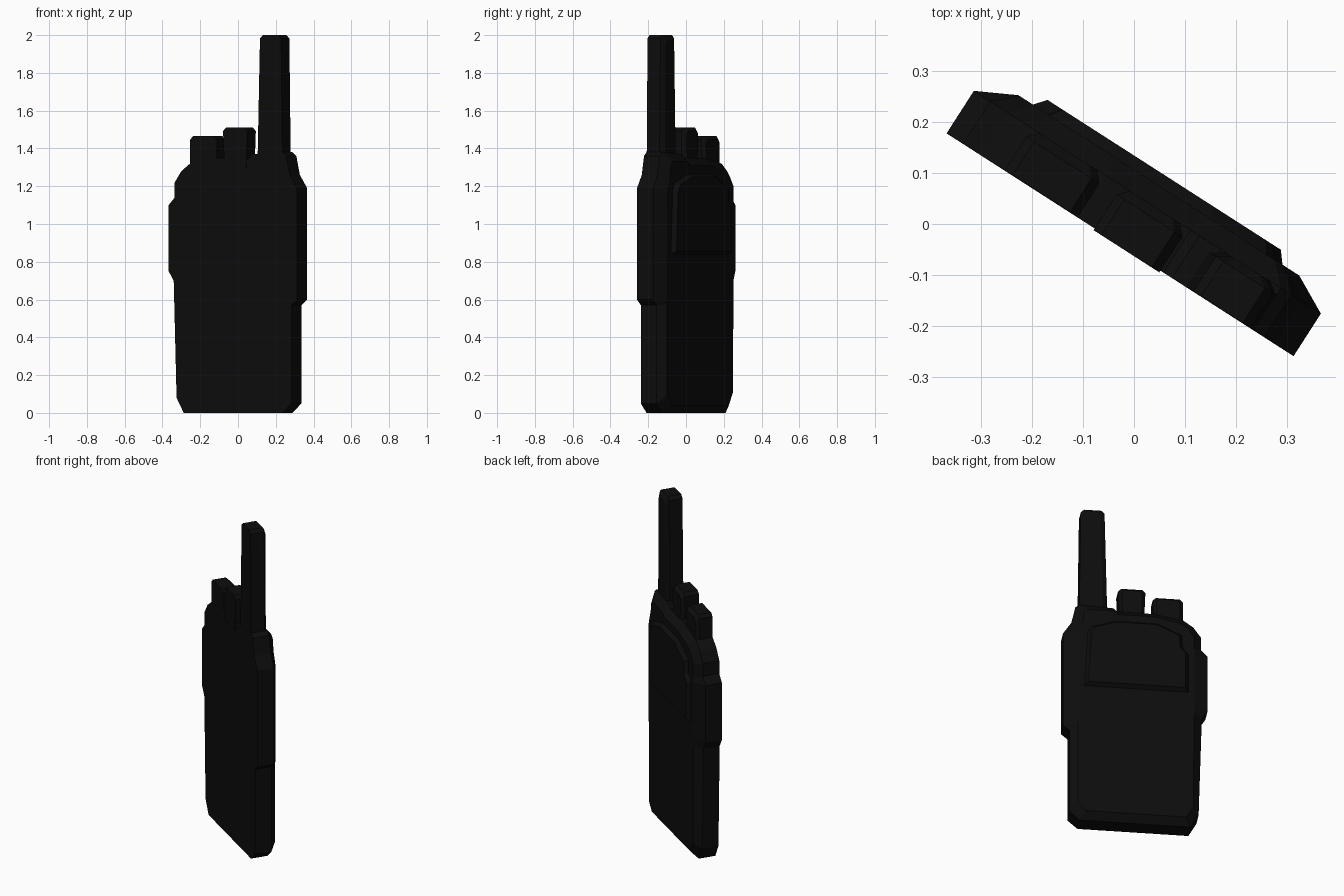
import bpy, bmesh, math

if "Cube" in bpy.data.objects:
    bpy.data.objects.remove(bpy.data.objects["Cube"])

TURN = math.radians(-32.7)   # the whole radio is turned about z
C, S = math.cos(TURN), math.sin(TURN)

black = bpy.data.materials.new("black_plastic")
black.diffuse_color = (0.004, 0.004, 0.004, 1)
black.use_nodes = True
black.node_tree.nodes["Principled BSDF"].inputs["Base Color"].default_value = black.diffuse_color


def loft(name, layers):
    """Join stacked outlines; each layer is (depth, [(across, height), ...])."""
    bm = bmesh.new()
    rings = [[bm.verts.new((u * C - v * S, u * S + v * C, z)) for u, z in loop]
             for v, loop in layers]
    n = len(rings[0])
    for a, b in zip(rings, rings[1:]):
        for i in range(n):
            j = (i + 1) % n
            bm.faces.new((a[i], a[j], b[j], b[i]))
    bm.faces.new(rings[0][::-1])
    bm.faces.new(rings[-1])
    bmesh.ops.recalc_face_normals(bm, faces=bm.faces)
    mesh = bpy.data.meshes.new(name)
    bm.to_mesh(mesh)
    bm.free()
    mesh.materials.append(black)
    obj = bpy.data.objects.new(name, mesh)
    bpy.context.collection.objects.link(obj)
    return obj


def post(name, bottom, top, z0, z1, cut, front, mid, back, inset):
    """Upright stub with clipped top corners and a chamfered back."""
    def outline(d):
        (a, b), (c, e) = bottom, top
        return [(a + d, z0), (b - d, z0), (e - d, z1 - cut - d),
                (e - cut - d, z1 - d), (c + cut + d, z1 - d), (c + d, z1 - cut - d)]
    return loft(name, [(front, outline(0)), (mid, outline(0)), (back, outline(inset))])


# main case: outer outline point, then matching point on the back face
case = [
    (-.31, 0, -.28, .04), (.31, 0, .28, .04), (.367, .05, .325, .09),
    (.367, .57, .325, .57), (.403, .60, .327, .60), (.403, 1.19, .327, 1.17),
    (.357, 1.26, .30, 1.24), (.335, 1.36, .29, 1.31), (.31, 1.38, .27, 1.33),
    (.12, 1.37, .13, 1.33), (.10, 1.35, .10, 1.31), (-.10, 1.35, -.10, 1.31),
    (-.27, 1.32, -.24, 1.28), (-.325, 1.28, -.29, 1.25), (-.367, 1.22, -.325, 1.20),
    (-.367, 1.14, -.325, 1.12), (-.405, 1.10, -.327, 1.09), (-.405, .75, -.327, .76),
    (-.373, .70, -.325, .70), (-.355, .08, -.32, .11)]
outer = [p[:2] for p in case]
loft("radio_case", [(-.049, outer), (.05, outer), (.09, [p[2:] for p in case])])

# raised panel on the back
panel = [(-.293, .84), (.288, .84), (.27, 1.18), (.25, 1.22), (.12, 1.265),
         (-.12, 1.265), (-.255, 1.20), (-.26, 1.12), (-.293, 1.08)]
rim = [(u * .935, 1.05 + (z - 1.05) * .92) for u, z in panel]
loft("back_panel", [(.08, panel), (.09, panel), (.113, rim)])

# antenna and the two control knobs
post("antenna", (.153, .311), (.169, .302), 1.30, 2.0, .018, -.048, .033, .05, .025)
post("volume_knob", (-.052, .085), (-.06, .093), 1.30, 1.51, .018, -.053, .03, .05, .018)
post("channel_knob", (-.27, -.11), (-.27, -.10), 1.28, 1.465, .018, -.048, .03, .05, .018)
